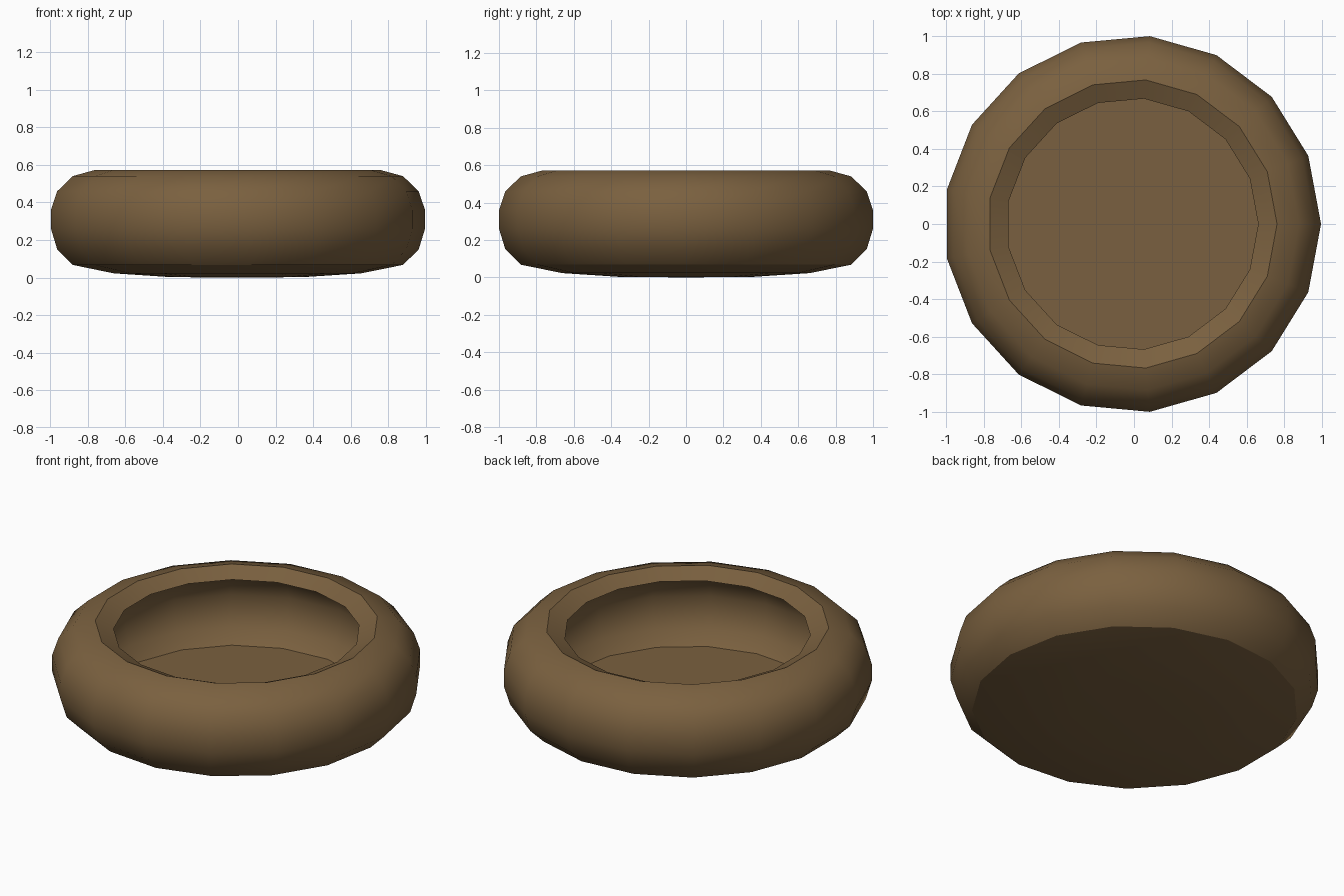
import bpy, bmesh, math

if "Cube" in bpy.data.objects:
    bpy.data.objects.remove(bpy.data.objects["Cube"])

SIDES = 17
CENTRE_X = -0.0085   # an odd side count needs a small shift to centre the bounds

wood = bpy.data.materials.new("brown_wood")
wood.diffuse_color = (0.195, 0.118, 0.050, 1)
wood.use_nodes = True
wood.node_tree.nodes["Principled BSDF"].inputs["Base Color"].default_value = wood.diffuse_color

# Outer profile (radius, height) from the bottom centre up to the rim
outer = [(0.36, 0.003), (0.665, 0.023), (0.887, 0.068), (0.97, 0.15), (1.004, 0.26),
         (1.004, 0.36), (0.97, 0.46), (0.887, 0.54), (0.77, 0.572)]
# Hollow: undercut wall from the sloping rim down to a flat floor
inner = [(0.67, 0.525), (0.77, 0.495), (0.835, 0.43), (0.865, 0.345),
         (0.86, 0.25), (0.83, 0.165), (0.76, 0.09)]


def lathe(name, profile, z_start, z_end):
    bm = bmesh.new()
    rings = []
    for r, z in profile:
        rings.append([bm.verts.new((CENTRE_X + r * math.cos(2 * math.pi * i / SIDES),
                                    r * math.sin(2 * math.pi * i / SIDES), z))
                      for i in range(SIDES)])
    for a, b in zip(rings, rings[1:]):
        for i in range(SIDES):
            j = (i + 1) % SIDES
            bm.faces.new((a[i], a[j], b[j], b[i]))
    # Close the underside and the floor with fans
    for ring, z in ((rings[0], z_start), (rings[-1], z_end)):
        c = bm.verts.new((CENTRE_X, 0, z))
        for i in range(SIDES):
            bm.faces.new((ring[i], ring[(i + 1) % SIDES], c))
    bmesh.ops.recalc_face_normals(bm, faces=bm.faces)
    me = bpy.data.meshes.new(name)
    bm.to_mesh(me)
    bm.free()
    ob = bpy.data.objects.new(name, me)
    bpy.context.collection.objects.link(ob)
    me.materials.append(wood)
    return ob


# Bowl
bowl = lathe("bowl", outer + inner, 0.0, 0.09)
bpy.context.view_layer.objects.active = bowl
bowl.select_set(True)
bpy.ops.object.shade_smooth_by_angle(angle=math.radians(31))
